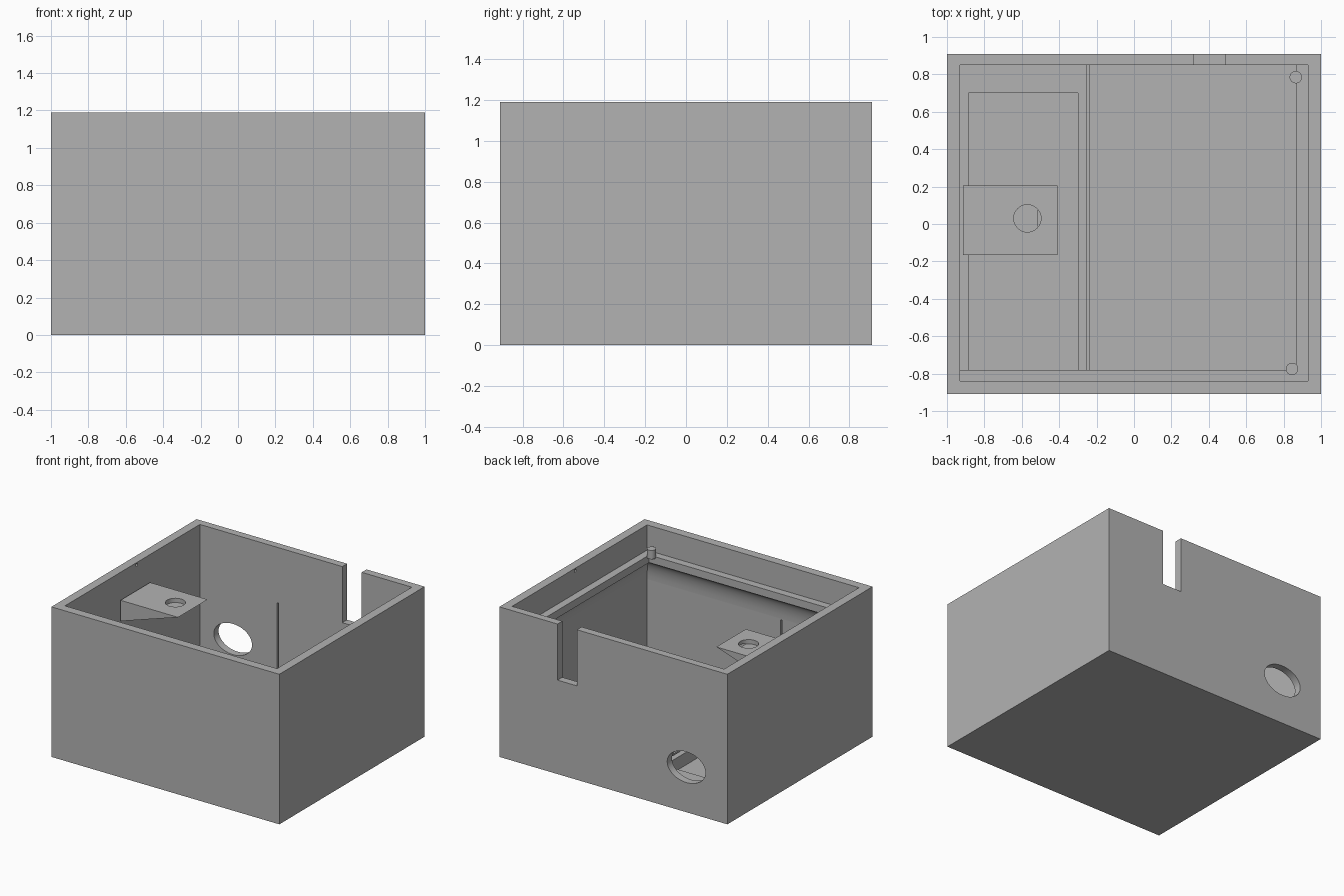
import bpy, bmesh, math
from mathutils import Vector

cube = bpy.data.objects.get("Cube")
if cube:
    bpy.data.objects.remove(cube, do_unlink=True)

grey = bpy.data.materials.new("plain grey")
grey.use_nodes = True
grey.diffuse_color = (0.45, 0.45, 0.45, 1)
grey.node_tree.nodes["Principled BSDF"].inputs["Base Color"].default_value = grey.diffuse_color


def prism(name, outline, along):
    """Closed prism: 3D outline points swept by a vector."""
    bm = bmesh.new()
    face = bm.faces.new([bm.verts.new(p) for p in outline])
    swept = bmesh.ops.extrude_face_region(bm, geom=[face])["geom"]
    bmesh.ops.translate(bm, vec=along, verts=[v for v in swept if isinstance(v, bmesh.types.BMVert)])
    bmesh.ops.recalc_face_normals(bm, faces=bm.faces)
    mesh = bpy.data.meshes.new(name)
    bm.to_mesh(mesh)
    bm.free()
    mesh.materials.append(grey)
    obj = bpy.data.objects.new(name, mesh)
    bpy.context.collection.objects.link(obj)
    return obj


def box(name, x0, x1, y0, y1, z0, z1):
    return prism(name, [(x0, y0, z0), (x1, y0, z0), (x1, y1, z0), (x0, y1, z0)], (0, 0, z1 - z0))


def rod(name, start, u, v, along, sides=48):
    """Elliptic rod with half-axes u and v."""
    start, u, v = Vector(start), Vector(u), Vector(v)
    angles = [2 * math.pi * i / sides for i in range(sides)]
    return prism(name, [start + u * math.cos(a) + v * math.sin(a) for a in angles], along)


def activate(obj):
    bpy.ops.object.select_all(action="DESELECT")
    obj.select_set(True)
    bpy.context.view_layer.objects.active = obj


def cut(obj, cutters):
    for cutter in cutters:
        cutter.hide_render = True
        activate(obj)
        mod = obj.modifiers.new("cut", "BOOLEAN")
        mod.operation = "DIFFERENCE"
        mod.solver = "EXACT"
        mod.object = cutter
        bpy.ops.object.modifier_apply(modifier=mod.name)
        bpy.data.objects.remove(cutter, do_unlink=True)


def smooth(obj):
    activate(obj)
    bpy.ops.object.shade_smooth_by_angle(angle=math.radians(30))


# Inner faces of the walls, and main heights
LEFT, RIGHT, FRONT, BACK = -0.93, 0.93, -0.84, 0.85
HEIGHT, FLOOR, SHELF = 1.19, 0.2, 0.99

# Open box with notch, cable opening, floor pocket, divider groove and pin holes
shell = box("box_shell", -1, 1, -0.91, 0.91, 0, HEIGHT)
cut(shell, [
    box("cavity", LEFT, RIGHT, FRONT, BACK, FLOOR, HEIGHT + 0.2),
    box("notch", 0.32, 0.49, 0.8, 1, 0.745, HEIGHT + 0.2),
    rod("cable_opening", (-0.64, 0.75, 0.357), (0.168, 0, 0), (0, 0, 0.122), (0, 0.3, 0)),
    box("pocket", -0.885, -0.3, -0.795, 0.7, 0.1, FLOOR + 0.1),
    box("divider_groove", -0.255, -0.24, FRONT - 0.02, BACK + 0.02, FLOOR - 0.03, 0.75),
    rod("pin_hole_right", (LEFT - 0.04, 0.06, 1.17), (0, 0.012, 0), (0, 0, 0.012), (0.08, 0, 0), 16),
    rod("pin_hole_left", (RIGHT - 0.04, 0.06, 1.17), (0, 0.012, 0), (0, 0, 0.012), (0.08, 0, 0), 16),
])
smooth(shell)

# Ledge profile: flat top, short lip, concave underside running into the wall
DEPTH, LIP, FOOT = 0.06, 0.93, 0.76
profile = [(-0.01, FOOT), (-0.01, SHELF), (DEPTH, SHELF)]
for i in range(9):
    a = math.pi / 2 * i / 8
    profile.append((DEPTH * (1 - math.sin(a)), FOOT + (LIP - FOOT) * math.cos(a) ** 1.0))
smooth(prism("front_ledge", [(LEFT, FRONT + d, z) for d, z in profile], (RIGHT - LEFT, 0, 0)))
smooth(prism("left_ledge", [(RIGHT - d, FRONT, z) for d, z in profile], (0, BACK - FRONT, 0)))

# Locating posts at the ledge corners
for name, x, y in (("front_post", 0.845, -0.775), ("back_post", 0.865, 0.785)):
    smooth(rod(name, (x, y, SHELF - 0.01), (0.033, 0, 0), (0, 0.033, 0), (0, 0, 0.07), 32))

# Wedge bracket by the wall, with a shallow round hole
bracket = prism("wedge_bracket", [(-0.915, -0.165, 0.815), (-0.41, -0.165, 0.98), (-0.915, -0.165, 0.98)],
                (0, 0.37, 0))
cut(bracket, [rod("bracket_hole", (-0.57, 0.03, 0.946), (0.073, 0, 0), (0, 0.073, 0), (0, 0, 0.1))])
smooth(bracket)
